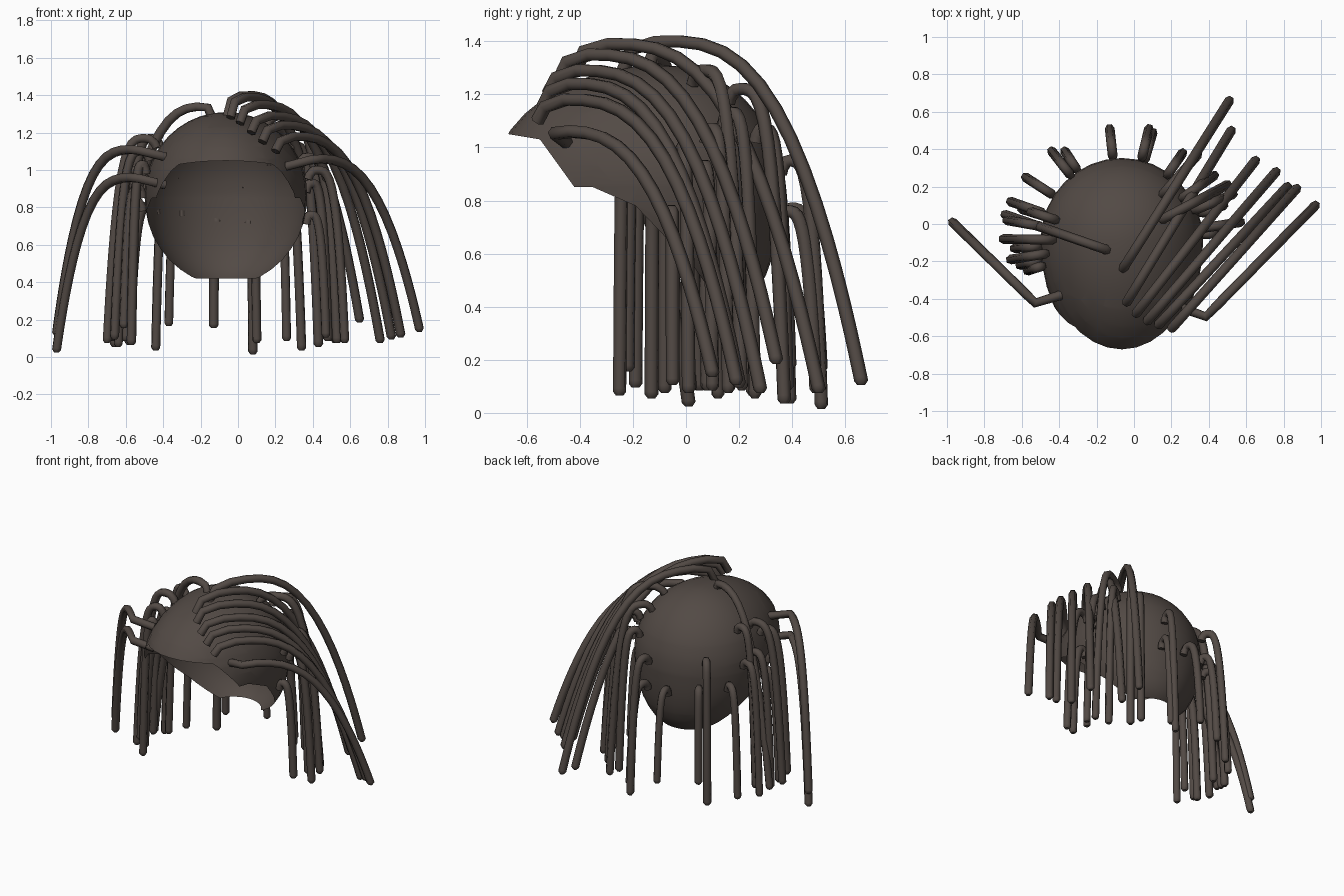
import bpy, bmesh, math
from mathutils import Vector

cube = bpy.data.objects.get("Cube")
if cube:
    bpy.data.objects.remove(cube)

hair = bpy.data.materials.new("dark_brown_hair")
hair.use_nodes = True
colour = (0.085, 0.068, 0.059, 1)
hair.diffuse_color = colour
hair.node_tree.nodes["Principled BSDF"].inputs["Base Color"].default_value = colour

CENTRE = Vector((-0.065, -0.09, 0.865))
RX, BACK, FRONT, TOP, BOTTOM = 0.435, 0.443, 0.64, 0.445, 0.49
LEAN = 0.65  # how far the lower half of the scalp leans back


def add_object(name, mesh):
    obj = bpy.data.objects.new(name, mesh)
    bpy.context.collection.objects.link(obj)
    mesh.materials.clear()
    mesh.materials.append(hair)


def radii(y, z):
    return RX, (BACK if y > 0 else FRONT), (TOP if z > 0 else BOTTOM)


def lean(z):
    return Vector((0, LEAN * min(0, z) ** 2, 0))


# Scalp: a stretched ball, open at the face along a side profile
HAIRLINE = [(-0.8, 1.05), (-0.67, 1.05), (-0.55, 1.03), (-0.42, 0.85),
            (-0.35, 0.85), (-0.19, 0.78), (0.03, 0.55), (0.12, 0.42), (0.6, 0.42)]


def hairline(y):
    for (y0, z0), (y1, z1) in zip(HAIRLINE, HAIRLINE[1:]):
        if y <= y1:
            return z0 + (z1 - z0) * (y - y0) / (y1 - y0)
    return HAIRLINE[-1][1]


bm = bmesh.new()
bmesh.ops.create_uvsphere(bm, u_segments=32, v_segments=20, radius=1)
for v in bm.verts:
    r = radii(v.co.y, v.co.z)
    offset = Vector(c * s for c, s in zip(v.co, r))
    v.co = CENTRE + offset + lean(offset.z)
for (y0, z0), (y1, z1) in zip(HAIRLINE, HAIRLINE[1:]):
    bmesh.ops.bisect_plane(bm, geom=bm.verts[:] + bm.edges[:] + bm.faces[:],
                           plane_co=(0, y0, z0), plane_no=(0, z0 - z1, y1 - y0))
cut = [f for f in bm.faces
       if f.calc_center_median().z < hairline(f.calc_center_median().y)]
bmesh.ops.delete(bm, geom=cut, context="FACES")
for f in bm.faces:
    f.smooth = True
mesh = bpy.data.meshes.new("scalp")
bm.to_mesh(mesh)
bm.free()
add_object("scalp", mesh)


# Strands: six-sided tubes that rise from the scalp, arch and hang down
def strand(name, root, peak, tip, power, crest=0.15, rise=0.05, anchor=None, steps=18):
    root, tip = Vector(root), Vector(tip)
    points = [Vector(anchor)] if anchor else [root]
    for i in range(steps + 1):
        t = i / steps
        u = 0.04 + 0.96 * (1 - (1 - t) ** 2)
        p = root.lerp(tip, u)
        if u < crest:
            p.z = peak - rise * ((crest - u) / crest) ** 2
        else:
            p.z = peak - (peak - tip.z) * ((u - crest) / (1 - crest)) ** power
        points.append(p)
    curve = bpy.data.curves.new(name, "CURVE")
    curve.dimensions = "3D"
    curve.bevel_depth = 0.026
    curve.bevel_resolution = 1
    curve.use_fill_caps = True
    curve.twist_mode = "MINIMUM"
    spline = curve.splines.new("POLY")
    spline.points.add(len(points))
    points.append(tip - Vector((0, 0, 0.015)))
    for sp, p in zip(spline.points, points):
        sp.co = (*p, 1)
    spline.points[-1].radius = 0.55
    spline.use_smooth = True
    helper = bpy.data.objects.new(name + "_path", curve)
    bpy.context.collection.objects.link(helper)
    bpy.context.view_layer.update()
    evaluated = helper.evaluated_get(bpy.context.evaluated_depsgraph_get())
    tube = bpy.data.meshes.new_from_object(evaluated)
    bpy.data.objects.remove(helper)
    add_object(name, tube)


def scalp_root(x, y, z):
    """Point just off the scalp at height z, in the direction of x, y."""
    middle = CENTRE + lean(z - CENTRE.z)
    dx, dy, dz = Vector((x, y, z)) - middle
    rx, ry, rz = radii(dy, dz)
    ring = math.sqrt(max(0, 1 - (dz / rz) ** 2))
    k = 1.04 * ring / math.hypot(dx / rx, dy / ry)
    return middle.x + dx * k, middle.y + dy * k, z


# Long fringe swept over to the left and back: root, peak height, tip
FRINGE = [((-.04, -.42, 1.28), 1.39, (.52, .5, .09)),
          ((.01, -.48, 1.25), 1.35, (.65, .34, .2)),
          ((.07, -.52, 1.2), 1.29, (.76, .28, .09)),
          ((.13, -.54, 1.15), 1.24, (.82, .2, .11)),
          ((.2, -.56, 1.1), 1.18, (.87, .19, .12))]
for i, (root, peak, tip) in enumerate(FRINGE):
    strand(f"fringe_strand_{i + 1}", root, peak, tip, 2.8)
strand("crown_strand", (-0.06, -0.24, 1.28), 1.4, (0.51, 0.66, 0.12), 2.8, 0.18)
strand("left_temple_strand", (0.36, -0.52, 1.03), 1.06, (0.97, 0.1, 0.15), 2.7,
       0.1, 0.02, (0.26, -0.45, 1.02))
strand("right_crown_strand", (-0.14, -0.14, 1.28), 1.34, (-0.69, 0.05, 0.1), 2.9, 0.06)
for name, z, end in (("upper", 1.08, 0.13), ("lower", 0.93, 0.04)):
    strand(f"right_temple_strand_{name}", (-0.51, -0.44, z), z + 0.03,
           (-0.97, 0.01, end), 3.2, 0.08, 0.02, (-0.39, -0.38, z - 0.01))

# Shorter strands around the sides and back: tip x, tip y, root z, tip z
HANGING = {
    "back": [(.08, .51, .9, .03), (.1, .49, .71, .09), (-.13, .51, .72, .17)],
    "left": [(.26, .38, 1.02, .1), (.34, .37, 1.17, .05), (.43, .26, 1.08, .07),
             (.5, .21, 1.24, .1), (.48, .1, .88, .1), (.57, .01, .95, .09),
             (.53, .16, 1.02, .09), (.47, -.05, .71, .12)],
    "right": [(-.37, .39, .75, .18), (-.44, .39, .95, .05), (-.58, .25, .76, .08),
              (-.66, .12, .9, .07), (-.6, .08, 1.12, .1), (-.7, -.08, 1.12, .09),
              (-.68, .02, .95, .1), (-.64, -.13, .78, .07), (-.66, -.19, 1.05, .11),
              (-.61, -.22, .85, .17), (-.57, -.25, .98, .08)],
}
for side, rows in HANGING.items():
    for i, (x, y, z, end) in enumerate(rows):
        strand(f"{side}_strand_{i + 1}", scalp_root(x, y, z), z + 0.05,
               (x, y, end), 3.8, 0.2, 0.04)
